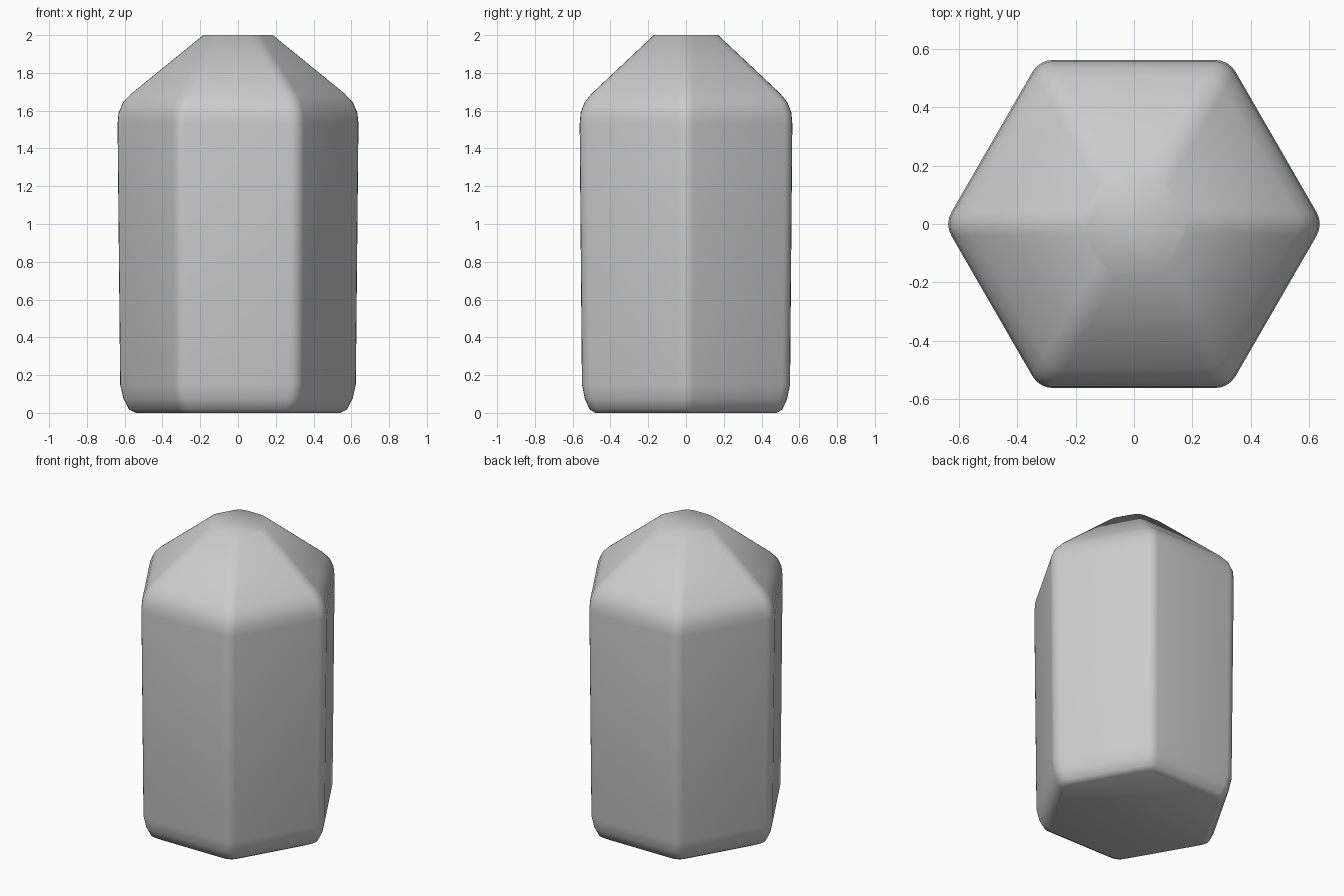
import bpy, bmesh, math

if "Cube" in bpy.data.objects:
    bpy.data.objects.remove(bpy.data.objects["Cube"])

# Side profile: (flat-to-centre distance, height)
PROFILE = [(0.48, 0.0), (0.51, 0.018), (0.536, 0.075), (0.551, 0.15),
           (0.563, 1.53), (0.558, 1.59), (0.537, 1.645), (0.50, 1.69), (0.17, 2.0)]
FILLET, STEPS = 0.08, 4


def hex_ring(bm, apothem, z):
    """Hexagon with rounded corners, points on the x axis."""
    ring = []
    centre = (apothem - FILLET) / math.cos(math.radians(30))
    for k in range(6):
        a = math.radians(60 * k)
        for s in range(STEPS + 1):
            b = a + math.radians(-30 + 60 * s / STEPS)
            ring.append(bm.verts.new((centre * math.cos(a) + FILLET * math.cos(b),
                                      centre * math.sin(a) + FILLET * math.sin(b), z)))
    return ring


# Hexagonal crystal body lofted through the profile
bm = bmesh.new()
rings = [hex_ring(bm, a, z) for a, z in PROFILE]
n = len(rings[0])
for lo, hi in zip(rings, rings[1:]):
    for i in range(n):
        j = (i + 1) % n
        bm.faces.new((lo[i], lo[j], hi[j], hi[i]))
bm.faces.new(rings[0][::-1])
bm.faces.new(rings[-1])
bmesh.ops.recalc_face_normals(bm, faces=bm.faces)
mesh = bpy.data.meshes.new("hexagonal_crystal")
bm.to_mesh(mesh)
bm.free()

crystal = bpy.data.objects.new("hexagonal_crystal", mesh)
bpy.context.collection.objects.link(crystal)
bpy.context.view_layer.objects.active = crystal
crystal.select_set(True)
bpy.ops.object.shade_smooth_by_angle(angle=math.radians(60))
